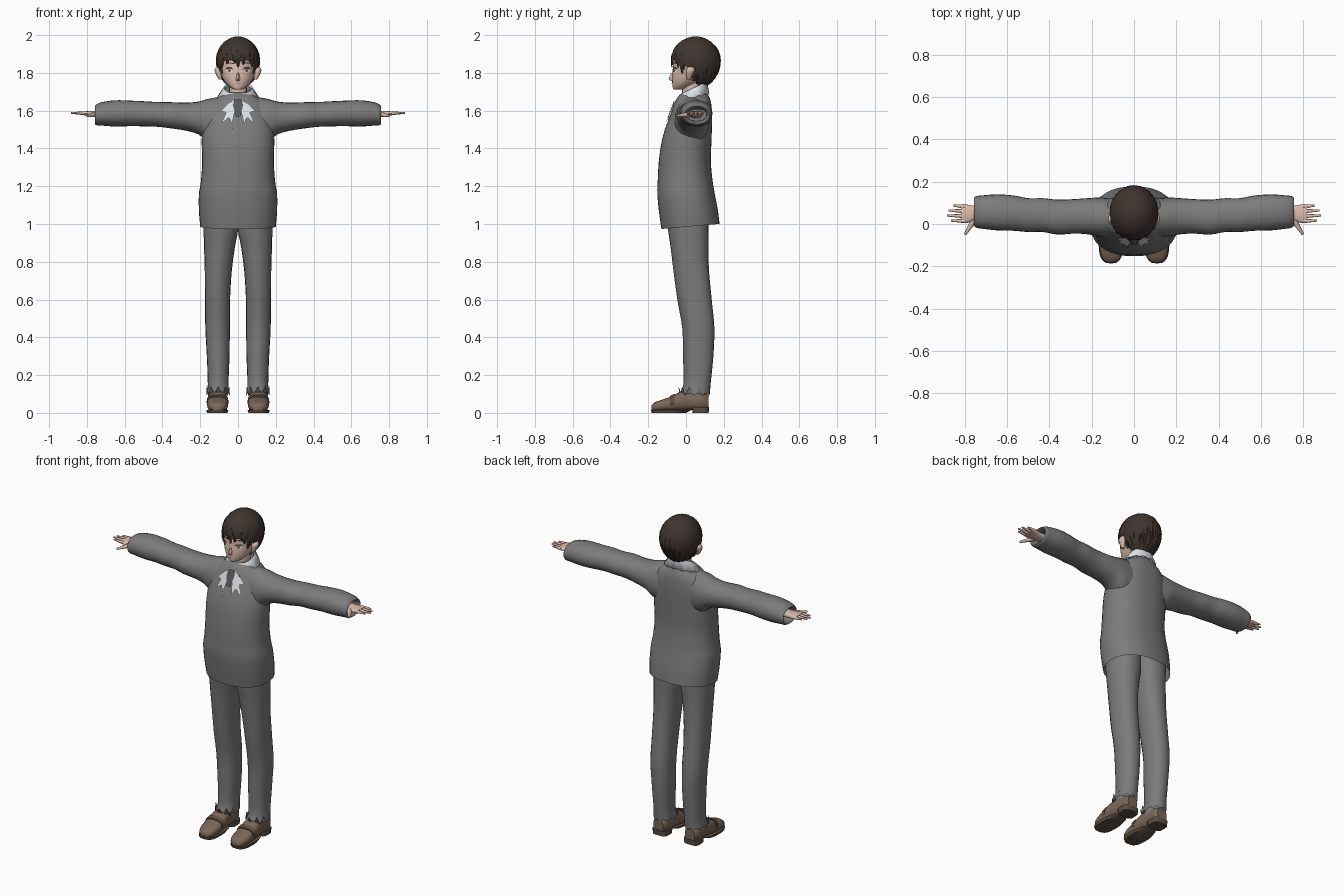
import bpy, bmesh, math
from mathutils import Vector
from mathutils.bvhtree import BVHTree

if "Cube" in bpy.data.objects:
    bpy.data.objects.remove(bpy.data.objects["Cube"])


def material(name, r, g, b):
    m = bpy.data.materials.new(name)
    m.use_nodes = True
    m.diffuse_color = (r, g, b, 1)
    bsdf = m.node_tree.nodes["Principled BSDF"]
    bsdf.inputs["Base Color"].default_value = (r, g, b, 1)
    bsdf.inputs["Roughness"].default_value = 0.8
    return m


GREY = material("cloth grey", 0.2, 0.2, 0.2)
DARK = material("tie grey", 0.1, 0.1, 0.11)
WHITE = material("shirt white", 0.72, 0.76, 0.8)
SKIN = material("skin", 0.72, 0.5, 0.41)
HAIR = material("hair brown", 0.05, 0.035, 0.028)
SHOE = material("shoe brown", 0.2, 0.135, 0.095)
SOLE = material("sole brown", 0.11, 0.075, 0.055)
EYE = material("eye grey brown", 0.2, 0.15, 0.14)


def finish(name, bm, mat, mirror=False, angle=50):
    bmesh.ops.recalc_face_normals(bm, faces=bm.faces)
    me = bpy.data.meshes.new(name)
    bm.to_mesh(me)
    bm.free()
    me.materials.append(mat)
    ob = bpy.data.objects.new(name, me)
    bpy.context.collection.objects.link(ob)
    bpy.ops.object.select_all(action='DESELECT')
    ob.select_set(True)
    bpy.context.view_layer.objects.active = ob
    bpy.ops.object.shade_smooth_by_angle(angle=math.radians(angle))
    if mirror:
        ob.modifiers.new("Mirror", 'MIRROR').use_mirror_merge = False
    return ob


def smooth_rings(rings, steps):
    out = []
    for i in range(len(rings) - 1):
        a, b, c, d = (rings[min(max(i + k, 0), len(rings) - 1)] for k in (-1, 0, 1, 2))
        for s in range(steps):
            t = s / steps
            out.append([q + .5 * t * (r - p + t * (2*p - 5*q + 4*r - s4 + t * (3*(q - r) + s4 - p)))
                        for p, q, r, s4 in zip(a, b, c, d)])
    return out + [rings[-1]]


def loft(name, axis, rings, mat, n=24, power=1.0, steps=3, caps=(True, True), mirror=False,
         bend=None, angle=50):
    """Rings are (position, u low, u high, v low, v high) across the given axis."""
    bm = bmesh.new()
    loops = []
    for p, u0, u1, v0, v1 in smooth_rings(rings, steps):
        loop = []
        for i in range(n):
            a = 2 * math.pi * i / n
            cu, cv = (math.copysign(abs(f) ** power, f) for f in (math.cos(a), math.sin(a)))
            u, v = (u0 + u1 + (u1 - u0) * cu) / 2, (v0 + v1 + (v1 - v0) * cv) / 2
            co = Vector({'x': (p, u, v), 'y': (u, p, v), 'z': (u, v, p)}[axis])
            loop.append(bm.verts.new(bend(co, i) if bend else co))
        loops.append(loop)
    for a, b in zip(loops, loops[1:]):
        for i in range(n):
            bm.faces.new((a[i], a[(i + 1) % n], b[(i + 1) % n], b[i]))
    for loop, cap in ((loops[0], caps[0]), (loops[-1], caps[1])):
        if cap:
            bm.faces.new(loop)
    return finish(name, bm, mat, mirror, angle)


def plate(name, target, points, mat, mirror=True, lift=0.005):
    """A thin painted shape laid on the front of the target."""
    src = bmesh.new()
    src.from_mesh(target.data)
    tree = BVHTree.FromBMesh(src)
    src.free()
    bm = bmesh.new()

    def put(x, z):
        hit = tree.ray_cast(Vector((x, -1, z)), Vector((0, 1, 0)))[0]
        return bm.verts.new((x, (hit.y if hit else -0.04) - lift, z))
    vs = [put(x, z) for x, z in points]
    mid = put(sum(p[0] for p in points) / len(points), sum(p[1] for p in points) / len(points))
    for i, v in enumerate(vs):
        bm.faces.new((v, vs[(i + 1) % len(vs)], mid))
    return finish(name, bm, mat, mirror)


def finger(name, a, b, r):
    bm = bmesh.new()
    a, b = Vector(a), Vector(b)
    bmesh.ops.create_cone(bm, cap_ends=True, segments=8, radius1=r, radius2=r * .4, depth=(b - a).length)
    rot = (b - a).to_track_quat('Z', 'Y')
    for v in bm.verts:
        v.co = rot @ v.co + (a + b) / 2
    finish(name, bm, SKIN, True)


# Jumper body: hem rises towards the back
def hem_tilt(co, i):
    co.z += max(0, 1.15 - co.z) / .17 * .09 * co.y
    return co


body = loft("jumper_body", 'z', [
    (.985, -.2, .2, -.13, .178), (1.07, -.207, .207, -.143, .168), (1.16, -.207, .207, -.152, .152),
    (1.22, -.197, .197, -.15, .142), (1.32, -.19, .19, -.145, .132), (1.42, -.192, .192, -.132, .134),
    (1.5, -.19, .19, -.112, .137), (1.58, -.178, .178, -.082, .138), (1.64, -.145, .145, -.06, .133),
    (1.675, -.1, .1, -.042, .122), (1.695, -.07, .07, -.02, .11)],
    GREY, 36, .88, caps=(False, True), bend=hem_tilt)

# Sleeves with a rolled cuff
loft("sleeves", 'x', [
    (.1, -.06, .12, 1.42, 1.672), (.16, -.06, .125, 1.435, 1.662), (.21, -.05, .123, 1.475, 1.648),
    (.28, -.045, .118, 1.495, 1.642), (.36, -.05, .115, 1.507, 1.645), (.43, -.038, .122, 1.515, 1.646),
    (.5, -.038, .122, 1.517, 1.65), (.57, -.032, .135, 1.518, 1.653), (.65, -.03, .14, 1.516, 1.655),
    (.72, -.022, .135, 1.521, 1.645), (.745, -.018, .132, 1.522, 1.635), (.757, -.008, .124, 1.53, 1.625),
    (.742, 0, .115, 1.54, 1.617), (.7, .005, .11, 1.545, 1.61)],
    GREY, 24, .95, caps=(False, True), mirror=True)

# Hands
loft("palms", 'x', [(.69, .02, .085, 1.56, 1.605), (.75, .018, .085, 1.565, 1.6),
                    (.79, .004, .092, 1.572, 1.598), (.818, .006, .092, 1.576, 1.596)],
     SKIN, 16, .8, mirror=True)
for k, (y, tip) in enumerate(((.015, .865), (.038, .885), (.061, .878), (.083, .855))):
    finger("finger_%d" % (k + 1), (.8, y, 1.586), (tip, y * 1.05, 1.588), .011)
finger("thumbs", (.755, .02, 1.58), (.8, -.05, 1.572), .015)


# Trousers: pressed crease in front, ragged hem
def trouser(co, i):
    if i == 15:
        co.y -= .006
    if co.z < .1 and i % 2:
        co.z += .05
    return co


loft("trouser_legs", 'z', [
    (.09, .043, .168, -.035, .126), (.15, .05, .16, -.008, .13), (.3, .045, .165, -.01, .145),
    (.45, .043, .173, -.014, .15), (.6, .042, .175, -.04, .136), (.75, .033, .176, -.06, .122),
    (.88, .016, .18, -.076, .118), (.96, .001, .182, -.088, .12), (1.08, -.003, .185, -.1, .12)],
    GREY, 20, .9, caps=(False, True), mirror=True, bend=trouser)
loft("socks", 'z', [(.06, .06, .155, -.03, .11), (.2, .06, .15, 0, .115)], GREY, 12, steps=1, mirror=True)

# Shoes
loft("shoe_uppers", 'y', [
    (-.183, .085, .13, .012, .04), (-.165, .065, .15, .01, .056), (-.12, .053, .163, .01, .072),
    (-.07, .052, .164, .01, .09), (-.03, .055, .162, .012, .112), (.03, .06, .156, .015, .115),
    (.09, .062, .154, .018, .108), (.118, .075, .142, .02, .095)], SHOE, 16, .75, mirror=True)
loft("shoe_soles", 'z', [
    (.0, .056, .164, -.182, .0), (.016, .05, .168, -.187, .03)], SOLE, 20, .7, 1, mirror=True)
loft("shoe_heels", 'z', [(0, .06, .156, .035, .12), (.032, .058, .158, .03, .122)],
     SOLE, 16, .5, 1, mirror=True)
loft("shoe_straps", 'y', [(-.085, .05, .166, .02, .09), (-.062, .05, .166, .02, .1)],
     SOLE, 16, .75, 1, mirror=True)

# Head, neck and ears
face = loft("head", 'z', [
    (1.712, -.018, .018, -.066, -.02), (1.722, -.04, .04, -.07, .02), (1.75, -.068, .068, -.073, .07),
    (1.785, -.088, .088, -.073, .12), (1.82, -.097, .097, -.07, .145), (1.87, -.1, .1, -.066, .15),
    (1.93, -.085, .085, -.04, .13), (1.96, -.05, .05, 0, .1)], SKIN, 28)
loft("neck", 'z', [(1.64, -.06, .06, -.025, .1), (1.7, -.048, .048, -.02, .09),
                   (1.78, -.05, .05, -.02, .09)], SKIN, 16)
loft("ears", 'z', [(1.765, .085, .1, .005, .025), (1.785, .085, .113, 0, .035),
                   (1.815, .085, .124, -.002, .048), (1.83, .09, .115, .01, .04)], SKIN, 10, mirror=True)
loft("nose", 'z', [(1.758, -.008, .008, -.076, -.06), (1.768, -.011, .011, -.092, -.06),
                   (1.8, -.005, .005, -.078, -.06)], SKIN, 8, steps=2)

# Painted face
plate("eye_whites", face, [(.026, 1.812), (.036, 1.803), (.056, 1.803), (.066, 1.815), (.054, 1.825), (.034, 1.824)],
      WHITE, lift=.003)
plate("irises", face, [(.039, 1.804), (.052, 1.804), (.055, 1.815), (.051, 1.825), (.039, 1.825), (.036, 1.815)], EYE)
plate("eyelids", face, [(.024, 1.816), (.034, 1.825), (.055, 1.826), (.069, 1.817), (.057, 1.831), (.034, 1.83)], HAIR)
plate("eyebrows", face, [(.022, 1.846), (.05, 1.852), (.07, 1.846), (.05, 1.857), (.022, 1.851)], HAIR)
plate("mouth", face, [(-.016, 1.742), (0, 1.74), (.016, 1.742), (0, 1.744)], EYE, mirror=False, lift=.003)


# Hair cap, with layered pointed locks over it
def scalp(az, z, grow=1.0):
    t = (z - 1.865) / (.128 if z > 1.865 else .152)
    r = math.sqrt(max(0, 1 - t * t)) * grow
    return Vector((.113 * r * math.sin(az), .052 - .128 * r * math.cos(az), z))


bm = bmesh.new()
bmesh.ops.create_uvsphere(bm, u_segments=32, v_segments=20, radius=1)
for v in bm.verts:
    z = 1.865 + v.co.z * (.128 if v.co.z > 0 else .152)
    v.co = Vector((v.co.x * .113, .052 + v.co.y * .128, z))


def hairline(y):
    return 1.735 + .135 * min(1, max(0, (.06 - y) / .09))


cut = [f for f in bm.faces if f.calc_center_median().z < hairline(f.calc_center_median().y)]
bmesh.ops.delete(bm, geom=cut, context='FACES')
finish("hair_cap", bm, HAIR)

bm = bmesh.new()
for layer, (top, count) in enumerate(((1.985, 13), (1.945, 19), (1.9, 25))):
    for k in range(count):
        az = 2 * math.pi * (k + .5 * layer) / count
        front = math.cos(az)
        low = 1.842 if front > .55 else (1.775 if front > -.1 else 1.742)
        tip = low + .014 * math.sin(k * 2.3) + (2 - layer) * .035
        rows = []
        for s in range(7):
            t = s / 6
            z = top + (tip - top) * t
            half = 4 / count * (1 - t ** 2.2) + .004
            swing = az + .12 * t * math.sin(k * 1.7)
            rows.append([bm.verts.new(scalp(swing + d * half, z, g))
                         for d, g in ((-1, .995), (0, 1.035), (1, .995))])
        for a, b in zip(rows, rows[1:]):
            for j in range(2):
                bm.faces.new((a[j], a[j + 1], b[j + 1], b[j]))
finish("hair_locks", bm, HAIR, angle=40)

# Shirt collar: open at the front, falling to two points
bm = bmesh.new()
rows = []
for i in range(25):
    a = math.radians(12 + 336 * i / 24)
    s, c = math.sin(a), math.cos(a)
    front = max(0, c)
    rows.append([bm.verts.new(p) for p in (
        (.066 * s, .042 - .062 * c, 1.712 - .03 * c),
        (.074 * s, .042 - .07 * c, 1.722 - .033 * c),
        (.112 * s, .036 - .088 * c - .022 * front, 1.667 - .02 * c - .016 * front * (1 + i % 2) + .008 * (i % 2)))])
for a, b in zip(rows, rows[1:]):
    for j in range(2):
        bm.faces.new((a[j], b[j], b[j + 1], a[j + 1]))
collar = finish("shirt_collar", bm, WHITE)
collar.modifiers.new("Thickness", 'SOLIDIFY').thickness = .004

# Ribbon, knot and button on the chest
plate("ribbon_tails", body, [(.008, 1.645), (.035, 1.65), (.09, 1.6), (.06, 1.598), (.085, 1.54),
                             (.048, 1.565), (.032, 1.53), (.018, 1.59)], WHITE, lift=.009)
plate("tie_knot", body, [(-.02, 1.66), (.02, 1.66), (.026, 1.625), (.012, 1.57), (-.012, 1.57), (-.026, 1.625)],
      DARK, mirror=False, lift=.012)
plate("button", body, [(-.03 + .006 * math.cos(k), 1.505 + .006 * math.sin(k)) for k in range(6)],
      DARK, mirror=False, lift=.003)
